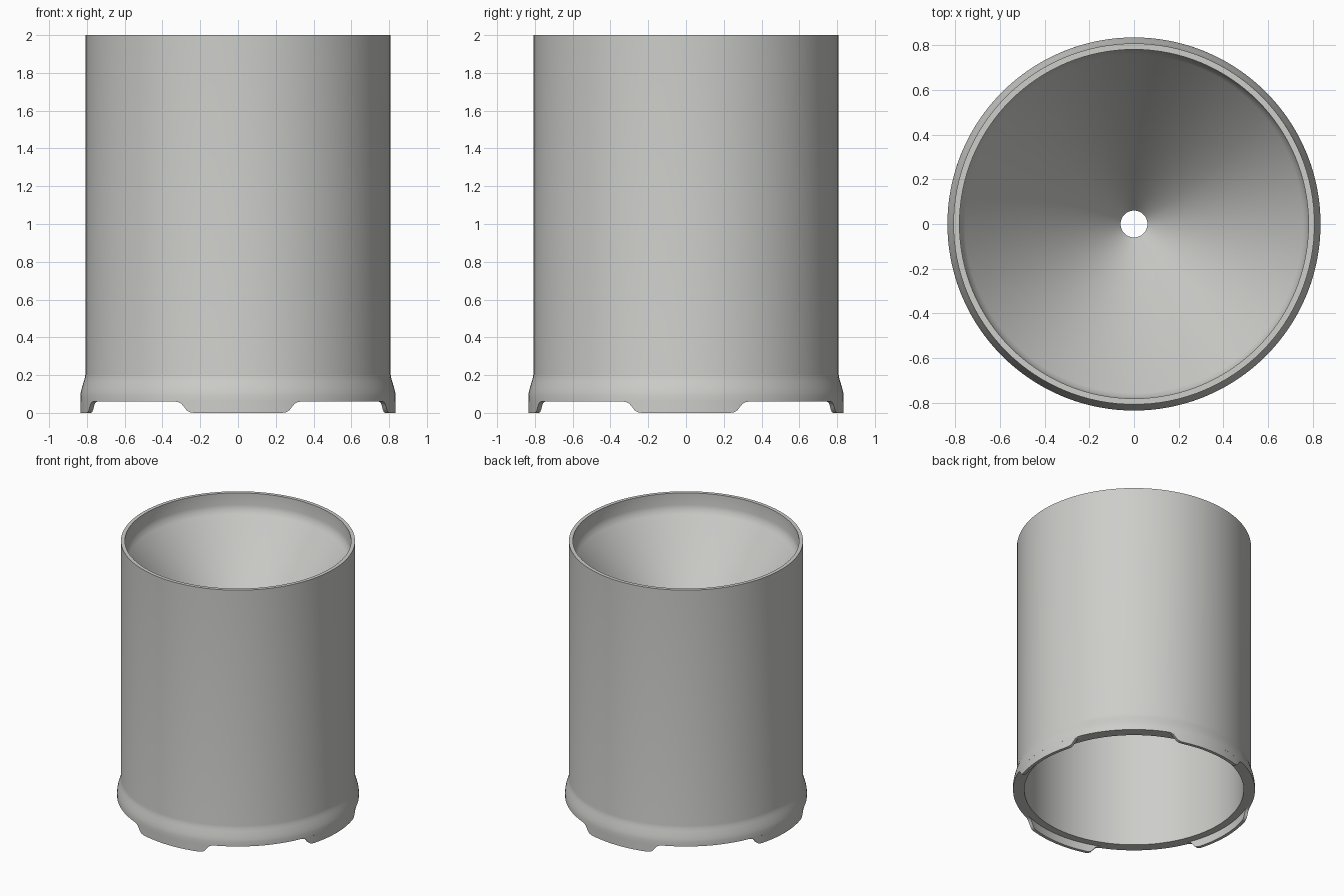
import bpy, bmesh, math

if "Cube" in bpy.data.objects:
    bpy.data.objects.remove(bpy.data.objects["Cube"])

SEG = 128
grey = bpy.data.materials.new("light_grey")
grey.diffuse_color = (0.61, 0.61, 0.59, 1)
grey.use_nodes = True
grey.node_tree.nodes["Principled BSDF"].inputs["Base Color"].default_value = grey.diffuse_color


def finish(name, bm, angle=30):
    bmesh.ops.recalc_face_normals(bm, faces=bm.faces)
    me = bpy.data.meshes.new(name)
    bm.to_mesh(me)
    bm.free()
    ob = bpy.data.objects.new(name, me)
    bpy.context.collection.objects.link(ob)
    me.materials.append(grey)
    bpy.ops.object.select_all(action='DESELECT')
    bpy.context.view_layer.objects.active = ob
    ob.select_set(True)
    bpy.ops.object.shade_smooth_by_angle(angle=math.radians(angle))
    return ob


def lathe(name, profile):
    """Revolve a closed (radius, z) profile around the z axis."""
    bm = bmesh.new()
    rings = [[bm.verts.new((r * math.cos(2 * math.pi * i / SEG),
                            r * math.sin(2 * math.pi * i / SEG), z))
              for i in range(SEG)] for r, z in profile]
    for a, b in zip(rings, rings[1:] + rings[:1]):
        for i in range(SEG):
            j = (i + 1) % SEG
            bm.faces.new((a[i], a[j], b[j], b[i]))
    return finish(name, bm)


# Tube with flared skirt, stacking rim and inner funnel with drain hole
lathe("funnel_pot", [
    (0.757, 0.06), (0.835, 0.06), (0.835, 0.09), (0.832, 0.11), (0.826, 0.135),
    (0.817, 0.165), (0.811, 0.185), (0.808, 0.205), (0.808, 2.0),   # outside
    (0.781, 2.0), (0.781, 1.91), (0.775, 1.88), (0.757, 1.85),     # rim
    (0.06, 1.02), (0.06, 0.95),                                    # funnel, hole
    (0.757, 1.77),                                                 # underside
])

# Four thin feet below the skirt, with softly sloped ends
R_OUT, R_IN, TOP = 0.835, 0.812, 0.06
half = [(0.0, 0), (0.06, 0), (0.12, 0), (0.18, 0), (0.235, 0), (0.257, 0.004),
        (0.272, 0.014), (0.287, 0.033), (0.300, 0.049), (0.315, 0.057), (0.335, 0.0598)]
outline = [(-x, z) for x, z in reversed(half[1:])] + half
for k, side in enumerate(("front", "right", "back", "left")):
    bm = bmesh.new()
    columns = []
    for x, z in outline:
        a = math.asin(x / R_OUT) - math.pi / 2 + k * math.pi / 2
        columns.append([bm.verts.new((r * math.cos(a), r * math.sin(a), h))
                        for r, h in ((R_OUT, TOP), (R_OUT, z), (R_IN, z), (R_IN, TOP))])
    for a, b in zip(columns, columns[1:]):
        for i in range(3):
            bm.faces.new((a[i], a[i + 1], b[i + 1], b[i]))
    bmesh.ops.recalc_face_normals(bm, faces=bm.faces)
    finish(side + "_foot", bm, 40)
